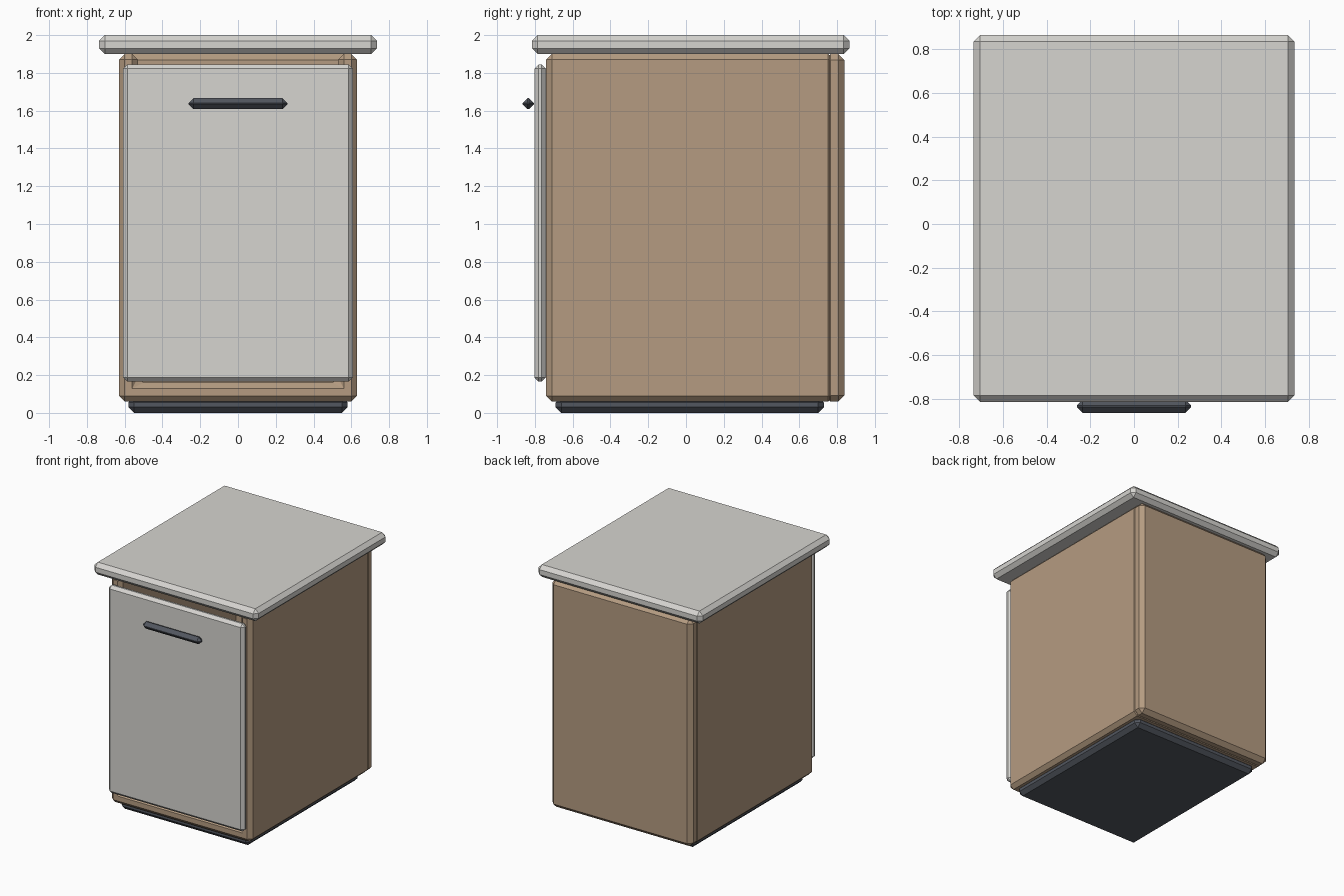
import bpy, bmesh

if "Cube" in bpy.data.objects:
    bpy.data.objects.remove(bpy.data.objects["Cube"])


def material(name, rgb):
    m = bpy.data.materials.new(name)
    m.diffuse_color = (*rgb, 1)
    m.use_nodes = True
    m.node_tree.nodes["Principled BSDF"].inputs["Base Color"].default_value = m.diffuse_color
    return m


WOOD = material("wood", (0.46, 0.33, 0.22))
PALE = material("pale_grey", (0.67, 0.66, 0.63))
DARK = material("dark_grey", (0.085, 0.095, 0.115))


def extrude_profile(name, profile, y0, y1, chamfer, mat):
    """Extrude an x-z profile along y and chamfer every edge once."""
    bm = bmesh.new()
    face = bm.faces.new([bm.verts.new((x, y0, z)) for x, z in profile])
    ext = bmesh.ops.extrude_face_region(bm, geom=[face], use_keep_orig=True)
    verts = [g for g in ext["geom"] if isinstance(g, bmesh.types.BMVert)]
    bmesh.ops.translate(bm, verts=verts, vec=(0, y1 - y0, 0))
    bmesh.ops.recalc_face_normals(bm, faces=bm.faces[:])
    bmesh.ops.bevel(bm, geom=bm.edges[:], offset=chamfer, segments=1,
                    profile=0.5, affect='EDGES', clamp_overlap=True)
    mesh = bpy.data.meshes.new(name)
    bm.to_mesh(mesh)
    bm.free()
    mesh.materials.append(mat)
    ob = bpy.data.objects.new(name, mesh)
    bpy.context.collection.objects.link(ob)
    return ob


def box(name, half_x, y0, y1, z0, z1, chamfer, mat):
    profile = [(-half_x, z0), (half_x, z0), (half_x, z1), (-half_x, z1)]
    return extrude_profile(name, profile, y0, y1, chamfer, mat)


# Carcass: both sides and floor as one U-shaped shell, closed by a back panel
extrude_profile("cabinet_shell",
                [(-0.63, 0.06), (0.63, 0.06), (0.63, 1.90), (0.53, 1.90),
                 (0.53, 0.16), (-0.53, 0.16), (-0.53, 1.90), (-0.63, 1.90)],
                -0.74, 0.782, 0.03, WOOD)
box("back_panel", 0.63, 0.732, 0.84, 0.06, 1.90, 0.033, WOOD)

# Recessed plinth and overhanging worktop
box("plinth", 0.58, -0.69, 0.73, 0.0, 0.085, 0.03, DARK)
box("worktop", 0.735, -0.815, 0.865, 1.90, 2.0, 0.03, PALE)

# Door and bar handle
box("door", 0.608, -0.803, -0.742, 0.165, 1.845, 0.023, PALE)
box("handle", 0.262, -0.865, -0.805, 1.608, 1.666, 0.026, DARK)
